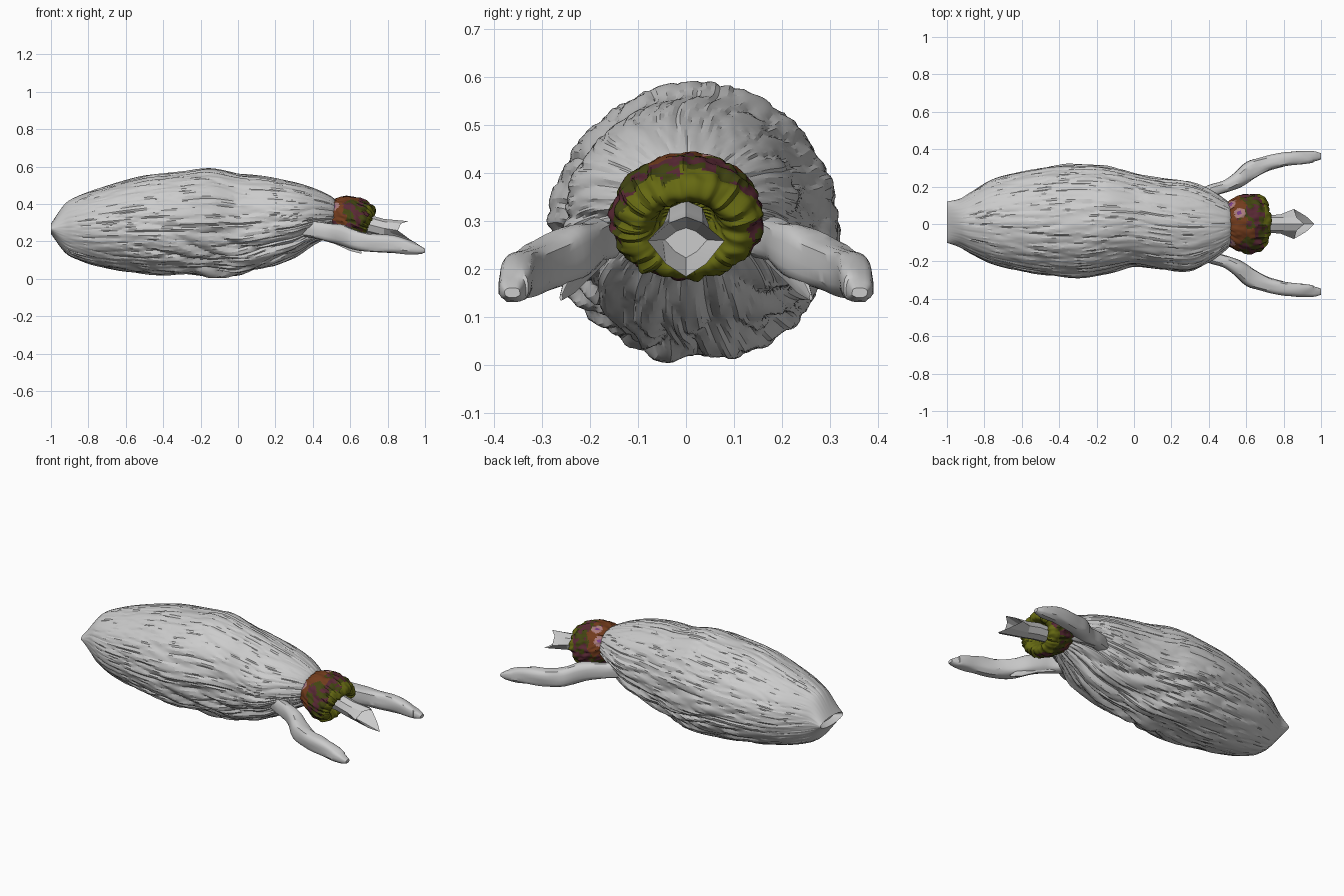
import bpy, math
from mathutils import Vector, noise

if "Cube" in bpy.data.objects:
    bpy.data.objects.remove(bpy.data.objects["Cube"])


def curve(keys, x):
    # Smooth interpolation through (x, value, value...) stations
    n = len(keys)
    i = 0
    while i < n - 2 and x > keys[i + 1][0]:
        i += 1
    a, b = keys[i], keys[i + 1]
    p, q = keys[max(i - 1, 0)], keys[min(i + 2, n - 1)]
    h = b[0] - a[0]
    t = (x - a[0]) / h
    out = []
    for k in range(1, len(a)):
        m0 = (b[k] - p[k]) / (b[0] - p[0]) * h
        m1 = (q[k] - a[k]) / (q[0] - a[0]) * h
        out.append((2*t**3 - 3*t*t + 1)*a[k] + (t**3 - 2*t*t + t)*m0
                   + (3*t*t - 2*t**3)*b[k] + (t**3 - t*t)*m1)
    return out


def loft(name, rings, angle=35):
    # Skin a list of equal rings, capping both ends
    n = len(rings[0])
    verts = [p for r in rings for p in r]
    faces = [(i*n + j, i*n + (j + 1) % n, (i + 1)*n + (j + 1) % n, (i + 1)*n + j)
             for i in range(len(rings) - 1) for j in range(n)]
    faces.append(tuple(reversed(range(n))))
    faces.append(tuple(range(len(verts) - n, len(verts))))
    me = bpy.data.meshes.new(name)
    me.from_pydata(verts, [], faces)
    me.update()
    ob = bpy.data.objects.new(name, me)
    bpy.context.collection.objects.link(ob)
    bpy.ops.object.select_all(action='DESELECT')
    ob.select_set(True)
    bpy.context.view_layer.objects.active = ob
    bpy.ops.object.mode_set(mode='EDIT')
    bpy.ops.mesh.select_all(action='SELECT')
    bpy.ops.mesh.normals_make_consistent(inside=False)
    bpy.ops.object.mode_set(mode='OBJECT')
    bpy.ops.object.shade_smooth_by_angle(angle=math.radians(angle))
    return ob


# Wrinkled sack: x, top, bottom, +y side, -y side
SACK = [(-1.0, .295, .24, .12, -.10), (-.93, .395, .145, .135, -.125),
        (-.88, .43, .11, .165, -.155),
        (-.75, .48, .068, .24, -.215), (-.5, .55, .025, .30, -.27),
        (-.3, .572, .012, .32, -.285), (-.15, .588, .004, .308, -.263),
        (0, .562, .016, .275, -.232), (.15, .545, .06, .245, -.248),
        (.3, .515, .115, .225, -.25), (.4, .485, .18, .185, -.205),
        (.5, .44, .235, .12, -.13), (.54, .40, .27, .08, -.08)]


def fold(v, sharp):
    return 1 - min(1, abs(noise.noise(v)) * sharp)


def sack_point(x, a):
    top, bot, yp, yn = curve(SACK, x)
    c, s = math.cos(a), math.sin(a)
    # long pleats everywhere, deep folds on the lower front half
    low = max(0, min(1, .55 - s*.9)) * max(0, min(1, (x + .7)*1.6))
    warp = .2 * noise.noise(Vector((x*2.5, c*1.5, s*1.5)))
    long = fold(Vector((x*2.2, c*6 + x + warp, s*6 + warp)), 4)
    thin = fold(Vector((x*4 + 3, c*11 - x*2, s*11 + x)), 4)
    deep = fold(Vector((x*2.6 + s + warp, c*2.4 + warp, s*3 + x*1.6)), 3.0)
    edge = max(0, min(1, (1 + x)*8))
    r = 1 + edge * (.012 + .02*low - .022*long*(1 + low) - .014*thin
                    - low*.10*deep)
    cy, cz = (yp + yn)/2, (top + bot)/2
    return (x, cy + (yp - yn)/2*r*c, max(0, cz + (top - bot)/2*r*s))


NX, NA = 180, 180
rings = [[sack_point(-1 + 1.54*i/NX, math.tau*j/NA) for j in range(NA)]
         for i in range(NX + 1)]
# pinched hollow in the tail end
rings.insert(0, [(-.96, p[1]*.6, .267 + (p[2] - .267)*.5) for p in rings[0]])
loft("wrinkled_sack", rings, 22)

# Puckered collar: axial position, radius
COLLAR = [(-.14, .02), (-.135, .075), (-.11, .115), (-.065, .142), (-.02, .155),
          (.03, .158), (.065, .148), (.09, .125), (.095, .10), (.075, .078),
          (.035, .064), (-.01, .052), (-.03, .02)]
tilt = math.radians(23)
ax = Vector((math.cos(tilt), 0, -math.sin(tilt)))
up = Vector((math.sin(tilt), 0, math.cos(tilt)))
centre = Vector((.61, .002, .31))
keys = [(i, *p) for i, p in enumerate(COLLAR)]
rings = []
for i in range(61):
    u, r = curve(keys, i / 5)
    ring = []
    for j in range(128):
        a = math.tau*j/128
        c, s = math.cos(a), math.sin(a)
        pleat = noise.noise(Vector((c*8, s*8, u*6)))
        lump = noise.noise(Vector((u*30, c*6, s*6)))
        k = r * (1 + .05*pleat + .07*lump)
        ring.append(centre + ax*(u + .01*pleat) + Vector((0, k*c, 0)) + up*(k*s*.80))
    rings.append(ring)
collar = loft("puckered_collar", rings, 40)
for name, col in (("olive", (.13, .14, .006, 1)), ("rust", (.17, .045, .012, 1)),
                  ("maroon", (.10, .022, .035, 1)), ("lilac", (.4, .2, .2, 1)),
                  ("dark_green", (.055, .06, .006, 1)), ("violet", (.2, .05, .25, 1))):
    m = bpy.data.materials.new(name)
    m.diffuse_color = col
    m.use_nodes = True
    m.node_tree.nodes["Principled BSDF"].inputs["Base Color"].default_value = m.diffuse_color
    collar.data.materials.append(m)
spots = [Vector((.565, .06, .43)), Vector((.52, -.09, .38)), Vector((.52, .10, .38))]
for f in collar.data.polygons:
    p = f.center
    u = (p - centre).dot(ax)
    n = noise.noise(p*18)
    near = min((p - s).length for s in spots)
    if near < .03:
        f.material_index = 5 if near < .013 else 3
    elif u + n*.05 > .06 or (p.y**2 + (p.z - .3)**2 < .008 and u > -.04):
        f.material_index = 0
    elif u + n*.09 < -.055:
        f.material_index = 1
    else:
        f.material_index = 2 if noise.noise(p*30) > .05 else 4

# Pointed beak: stem rings, flared rim and inner cup
rings = []
for x, z, w, h in ((.56, .30, .04, .04), (.70, .29, .048, .052), (.78, .27, .05, .05)):
    rings.append([(x, w*math.cos(math.tau*j/8), z + h*math.sin(math.tau*j/8))
                  for j in range(8)])
half = [(.91, 0, .308), (.87, .035, .295), (.855, .08, .258), (.92, .042, .21),
        (.965, 0, .183)]
rim = [half[2], half[1], half[0]]
rim += [(x, -y, z) for x, y, z in half[1:4]]
rim += [half[4], half[3]]
rings.append(rim)
rings.append([(.80, y*.55, .262 + (z - .262)*.5) for x, y, z in rim])
loft("open_beak", rings, 20)

# Side limbs, flattened paddles: x, y, z, half width, half height
LIMB = [(.28, .11, .28, .04, .05), (.42, .18, .26, .028, .045),
        (.50, .205, .245, .028, .05), (.56, .24, .232, .038, .056),
        (.62, .285, .21, .045, .054), (.70, .32, .195, .036, .05),
        (.80, .345, .188, .034, .048), (.90, .356, .172, .034, .04),
        (.97, .362, .155, .026, .024), (1.0, .362, .15, .016, .010)]
for side, tag in ((1, "left"), (-1, "right")):
    rings = []
    for i in range(37):
        x = .28 + .72*i/36
        y, z, w, h = curve(LIMB, x)
        ring = []
        for j in range(20):
            a = math.tau*j/20
            c, s = math.cos(a), math.sin(a)
            k = 1 + .12*noise.noise(Vector((x*10, c*2, s*2)))
            c, s = (math.copysign(abs(v)**.7, v) for v in (c, s))
            ring.append((x - .02*c*(x < .95), side*(y + w*c*k), z + h*s*k))
        rings.append(ring)
    loft(tag + "_limb", rings, 35)
    # webbed spur beneath the elbow
    rings = [[(x, side*(y + .5*r*math.cos(math.tau*j/6)), z + r*math.sin(math.tau*j/6))
              for j in range(6)]
             for x, y, z, r in ((.42, .175, .25, .04), (.52, .205, .22, .04),
                                (.60, .24, .175, .03), (.66, .26, .14, .007))]
    loft(tag + "_spur", rings, 40)
